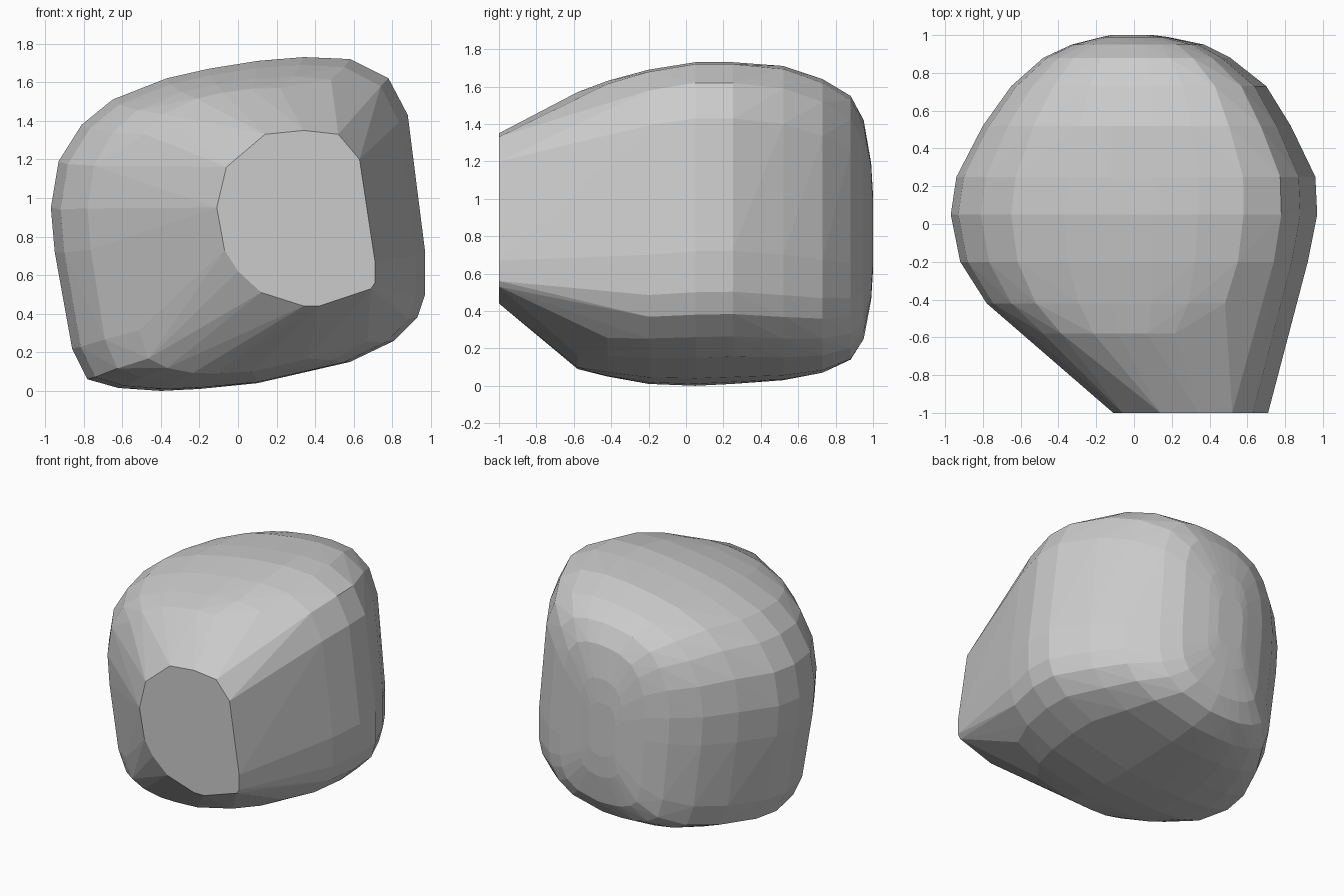
import bpy, bmesh

if "Cube" in bpy.data.objects:
    bpy.data.objects.remove(bpy.data.objects["Cube"])

# Full front outline (x, z) of the rounded, leaning body
OUTLINE = [(-.97, .95), (-.93, 1.19), (-.81, 1.38), (-.65, 1.51), (-.37, 1.62), (-.15, 1.67),
           (.1, 1.71), (.34, 1.73), (.58, 1.72), (.78, 1.62), (.88, 1.43), (.97, .72), (.97, .5),
           (.93, .38), (.81, .26), (.58, .15), (.1, .04), (-.2, .01), (-.4, 0), (-.62, .015),
           (-.78, .06), (-.86, .22), (-.95, .72)]

# Slices front to back: y, x min, x max, z min, z max
SLICES = [(-.58, -.58, .60, .09, 1.57), (-.42, -.78, .80, .05, 1.63), (-.2, -.92, .92, .01, 1.69),
          (.05, -.97, .97, 0, 1.73), (.25, -.94, .96, .01, 1.73), (.52, -.80, .83, .03, 1.71),
          (.73, -.65, .70, .07, 1.64), (.88, -.48, .51, .14, 1.55), (.95, -.33, .37, .25, 1.42),
          (.99, -.17, .18, .46, 1.19), (1, -.12, .1, .62, 1.02)]

# Flat front facet at y = -1
FACET = [(-.11, .95), (-.06, 1.16), (.14, 1.33), (.34, 1.35), (.52, 1.33), (.63, 1.2), (.71, .67),
         (.71, .56), (.69, .53), (.42, .44), (.34, .44), (.12, .51), (0, .62), (-.07, .73)]
LEAN = 0.17


def slice_points(y, x0, x1, z0, z1):
    """Fit the outline into a slice, keeping the slope of top and bottom."""
    pts = []
    for x, z in OUTLINE:
        nx = x0 + (x + .97) / 1.94 * (x1 - x0)
        pts.append((nx, z - LEAN * x + LEAN * nx))
    lo, hi = min(p[1] for p in pts), max(p[1] for p in pts)
    return [(x, y, z0 + (z - lo) / (hi - lo) * (z1 - z0)) for x, z in pts]


# Stone: convex skin around the slices and the facet
bm = bmesh.new()
for s in SLICES:
    for p in slice_points(*s):
        bm.verts.new(p)
for x, z in FACET:
    bm.verts.new((x, -1, z))
hull = bmesh.ops.convex_hull(bm, input=bm.verts[:])
loose = {g for g in hull["geom_interior"] + hull["geom_unused"] if isinstance(g, bmesh.types.BMVert)}
bmesh.ops.delete(bm, geom=list(loose), context='VERTS')
bmesh.ops.dissolve_limit(bm, angle_limit=0.02, verts=bm.verts[:], edges=bm.edges[:])
bmesh.ops.recalc_face_normals(bm, faces=bm.faces[:])
mesh = bpy.data.meshes.new("stone")
bm.to_mesh(mesh)
bm.free()
bpy.context.collection.objects.link(bpy.data.objects.new("stone", mesh))
